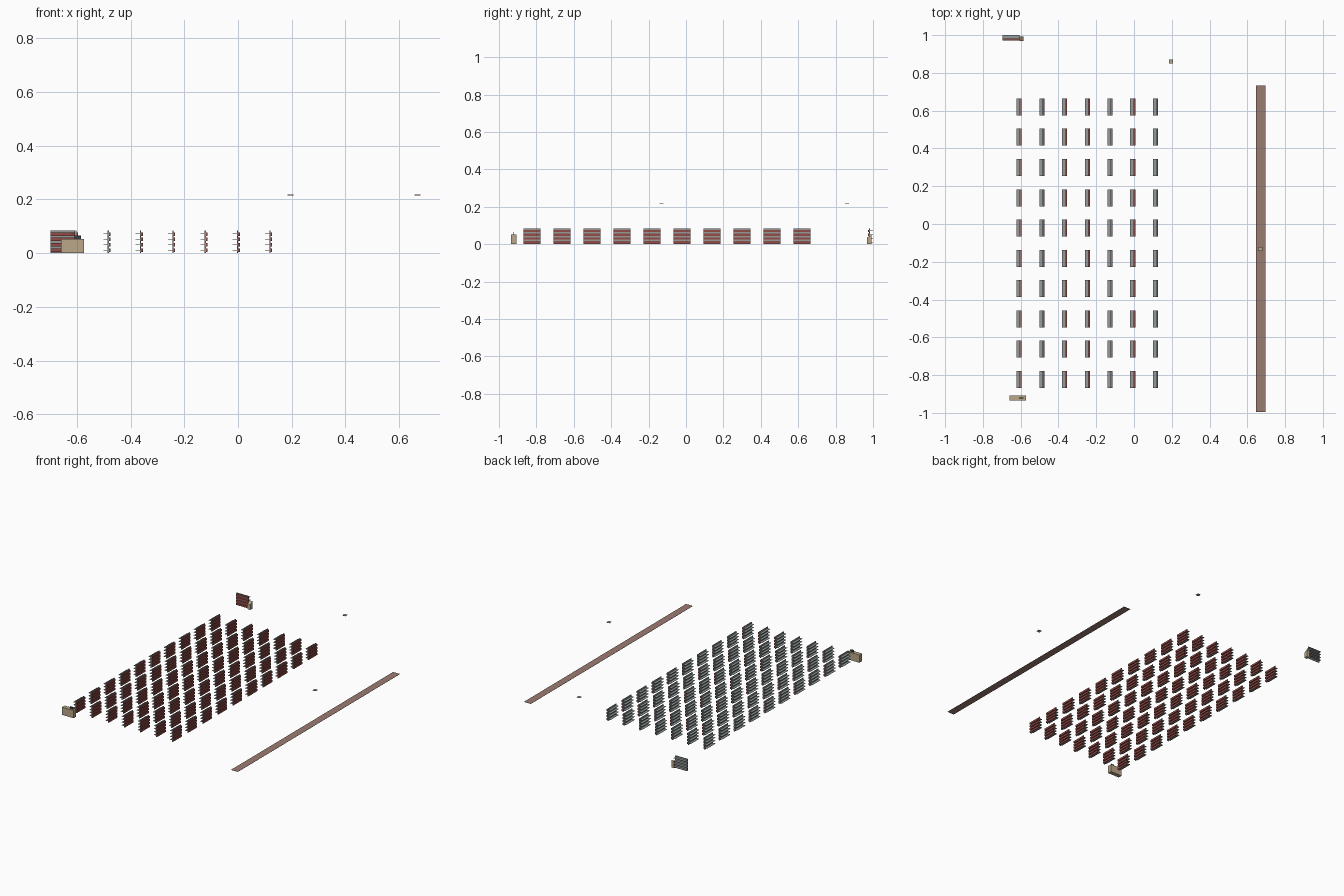
import bpy
import bmesh
import math
from mathutils import Matrix, Vector

cube = bpy.data.objects.get("Cube")
if cube:
    bpy.data.objects.remove(cube, do_unlink=True)


def material(name, rgb):
    mat = bpy.data.materials.new(name)
    mat.use_nodes = True
    colour = (*rgb, 1.0)
    mat.diffuse_color = colour
    mat.node_tree.nodes["Principled BSDF"].inputs["Base Color"].default_value = colour
    return mat


RED = material("brick red", (0.30, 0.07, 0.06))
GREY = material("shelf grey", (0.30, 0.33, 0.33))
TAN = material("tan wood", (0.50, 0.39, 0.25))
DARK = material("screen dark", (0.04, 0.045, 0.05))
BROWN = material("rosy brown", (0.33, 0.20, 0.165))


def add_box(bm, low, high, index=0):
    """Add an axis-aligned box between two corners."""
    low, high = Vector(low), Vector(high)
    matrix = Matrix.Translation((low + high) / 2) @ Matrix.Diagonal((*(high - low), 1))
    verts = bmesh.ops.create_cube(bm, size=1, matrix=matrix)["verts"]
    for face in {f for v in verts for f in v.link_faces}:
        face.material_index = index


def finish(bm, name, *mats):
    mesh = bpy.data.meshes.new(name)
    bmesh.ops.recalc_face_normals(bm, faces=bm.faces)
    bm.to_mesh(mesh)
    bm.free()
    for mat in mats:
        mesh.materials.append(mat)
    return mesh


def place(name, mesh, location=(0, 0, 0), turn=0):
    obj = bpy.data.objects.new(name, mesh)
    obj.location = location
    obj.rotation_euler.z = turn
    bpy.context.collection.objects.link(obj)
    return obj


def box(name, low, high, mat):
    bm = bmesh.new()
    add_box(bm, low, high)
    return place(name, finish(bm, name, mat))


# Rack: upright panel, red fronts on one side, grey shelves on the other
half = 0.045
bm = bmesh.new()
add_box(bm, (0.003, -half, 0), (0.007, half, 0.083), 0)
for tier in range(4):
    z = 0.011 + 0.02 * tier
    add_box(bm, (0.007, -half, z - 0.007), (0.0135, half, z + 0.006), 1)
    add_box(bm, (-0.0135, -half, z - 0.001), (0.003, half, z + 0.001), 0)
rack = finish(bm, "rack", GREY, RED)

# Field of racks, plus one turned to face the front
for column in range(7):
    for row in range(10):
        place(f"rack_{column + 1}_{row + 1}", rack,
              (-0.608 + 0.1203 * column, -0.823 + 0.1603 * row, 0))
place("back_wall_rack", rack, (-0.652, 0.986, 0), -math.pi / 2)

# Counter with a thin screen
box("counter", (-0.659, -0.935, 0), (-0.573, -0.907, 0.052), TAN)
box("counter_screen", (-0.609, -0.923, 0.052), (-0.584, -0.919, 0.066), DARK)

# Small stand with a sloping top
bm = bmesh.new()
profile = [(0.968, 0), (0.992, 0), (0.992, 0.05), (0.968, 0.036)]
face = bm.faces.new([bm.verts.new((-0.606, y, z)) for y, z in profile])
extruded = bmesh.ops.extrude_face_region(bm, geom=[face])["geom"]
bmesh.ops.translate(bm, vec=(0.02, 0, 0),
                    verts=[v for v in extruded if isinstance(v, bmesh.types.BMVert)])
place("stand", finish(bm, "stand", TAN))

# Long floor strip
box("floor_strip", (0.645, -0.995, 0), (0.696, 0.733, 0.001), BROWN)

# Raised square plates
for number, (x, y) in enumerate([(0.195, 0.86), (0.668, -0.132)], 1):
    box(f"raised_plate_{number}", (x - 0.011, y - 0.011, 0.214),
        (x + 0.011, y + 0.011, 0.217), TAN)
